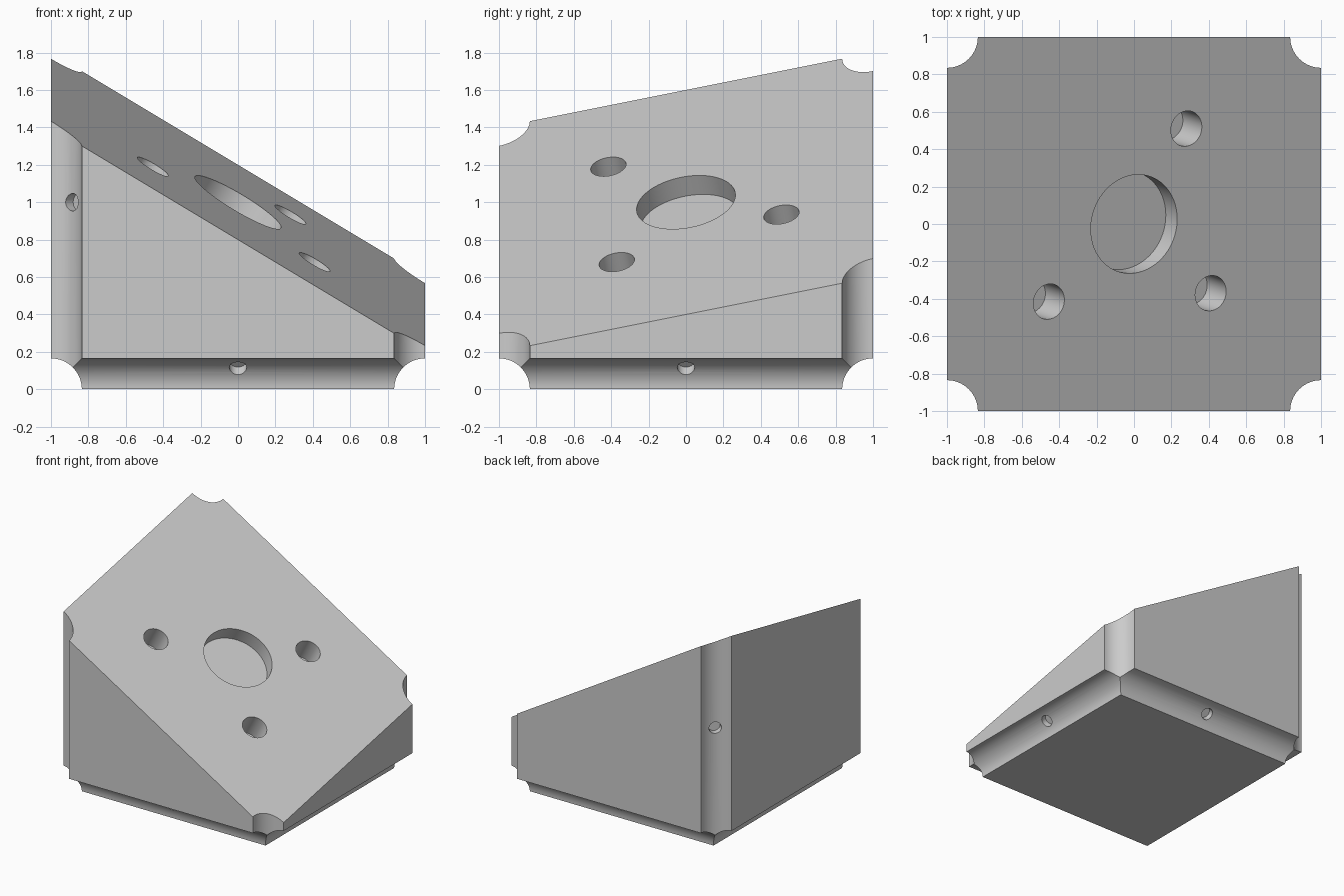
import bpy, bmesh
from mathutils import Vector

if "Cube" in bpy.data.objects:
    bpy.data.objects.remove(bpy.data.objects["Cube"], do_unlink=True)

GROOVE = 0.165                              # radius of the scooped edges
NORMAL = Vector((0.6, -0.2, 1)).normalized()  # direction the sloped face looks


def slope_z(x, y):
    return 1 - 0.6 * x + 0.2 * y


grey = bpy.data.materials.new("plain grey")
grey.use_nodes = True
color = (0.6, 0.6, 0.6, 1)
grey.diffuse_color = color
grey.node_tree.nodes["Principled BSDF"].inputs["Base Color"].default_value = color

# Block: a box whose top corners are lifted onto the slope
bpy.ops.mesh.primitive_cube_add(size=2, location=(0, 0, 0))
block = bpy.context.object
block.name = "sloped_block"
block.data.materials.append(grey)
for v in block.data.vertices:
    v.co.z = slope_z(v.co.x, v.co.y) if v.co.z > 0 else 0


def drill(start, end, radius, sides=64):
    """Subtract a cylinder running from start to end."""
    start, end = Vector(start), Vector(end)
    axis = end - start
    bpy.ops.mesh.primitive_cylinder_add(
        vertices=sides, radius=radius, depth=axis.length, location=(start + end) / 2)
    cutter = bpy.context.object
    cutter.name = "cutter"
    cutter.hide_render = True
    cutter.rotation_mode = 'QUATERNION'
    cutter.rotation_quaternion = axis.to_track_quat('Z', 'Y')
    cutter.data.materials.append(grey)
    bpy.context.view_layer.objects.active = block
    mod = block.modifiers.new("cut", 'BOOLEAN')
    mod.operation = 'DIFFERENCE'
    mod.solver = 'EXACT'
    mod.object = cutter
    bpy.ops.object.modifier_apply(modifier=mod.name)
    bpy.data.objects.remove(cutter, do_unlink=True)


# Scooped vertical and bottom edges
for s in (-1, 1):
    for t in (-1, 1):
        drill((s, t, -0.5), (s, t, 2.5), GROOVE)
    drill((-1.5, s, 0), (1.5, s, 0), GROOVE)
    drill((s, -1.5, 0), (s, 1.5, 0), GROOVE)


# Small sockets set diagonally into the scoops
def socket(edge_point, inward):
    p, d = Vector(edge_point), Vector(inward).normalized()
    drill(p, p + d * (GROOVE + 0.05), 0.047, 32)


for s in (-1, 1):
    socket((0, s, 0), (0, -s, 1))
    socket((s, 0, 0), (-s, 0, 1))
    socket((-1, s, 1), (1, -s, 0))

# Round recess and three bolt holes, square to the sloped face
for x, y, radius, depth in ((0, 0, 0.268, 0.12), (0.28, 0.51, 0.096, 0.2),
                            (0.41, -0.37, 0.096, 0.2), (-0.455, -0.415, 0.096, 0.2)):
    p = Vector((x, y, slope_z(x, y)))
    drill(p + NORMAL * 0.3, p - NORMAL * depth, radius)

# Smooth curves, crisp edges
bpy.ops.object.select_all(action='DESELECT')
block.select_set(True)
bpy.context.view_layer.objects.active = block
bpy.ops.object.shade_smooth_by_angle(angle=0.5)
